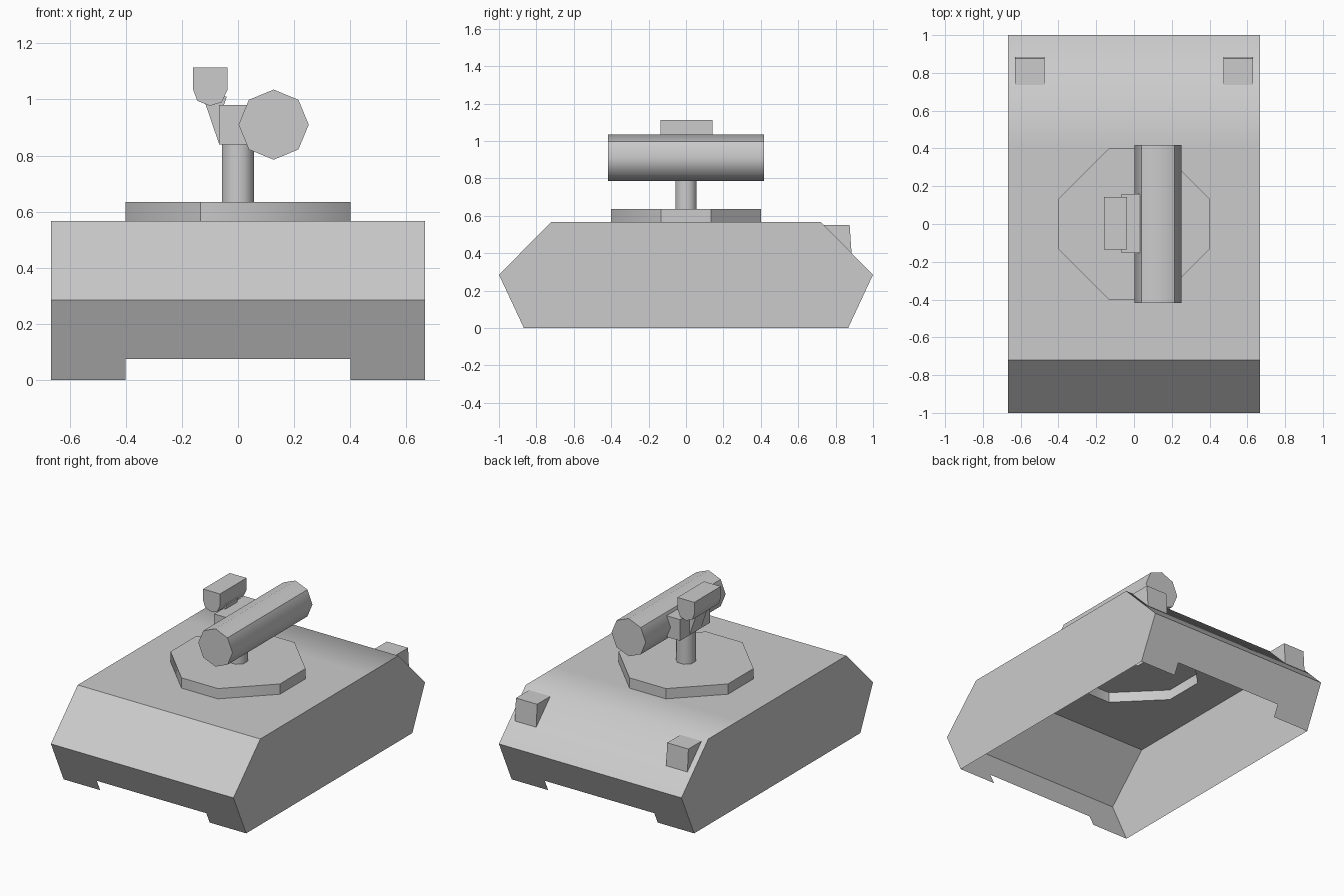
import bpy, bmesh, math
from mathutils import Vector

cube = bpy.data.objects.get("Cube")
if cube:
    bpy.data.objects.remove(cube, do_unlink=True)

GREY = bpy.data.materials.new("hull_grey")
GREY.use_nodes = True
GREY.diffuse_color = (0.6, 0.6, 0.6, 1)
GREY.node_tree.nodes["Principled BSDF"].inputs["Base Color"].default_value = (0.6, 0.6, 0.6, 1)


def finish(bm, name, is_soft=None):
    """Make an object; edges are sharp unless nearly flat or is_soft(edge midpoint)."""
    bmesh.ops.remove_doubles(bm, verts=bm.verts[:], dist=0.0005)
    bmesh.ops.recalc_face_normals(bm, faces=bm.faces[:])
    for f in bm.faces:
        f.smooth = is_soft is not None
    if is_soft:
        for e in bm.edges:
            mid = (e.verts[0].co + e.verts[1].co) / 2
            flat = len(e.link_faces) == 2 and e.calc_face_angle(0) < 0.1
            e.smooth = bool(flat or is_soft(mid))
    mesh = bpy.data.meshes.new(name)
    bm.to_mesh(mesh)
    bm.free()
    mesh.materials.append(GREY)
    obj = bpy.data.objects.new(name, mesh)
    bpy.context.collection.objects.link(obj)
    return obj


def face(bm, pts):
    return bm.faces.new([bm.verts.new(p) for p in pts])


def octagon(radius, turn=0.0, cx=0.0, cy=0.0):
    angles = [math.radians(turn + 45 * i) for i in range(8)]
    return [(cx + radius * math.cos(a), cy + radius * math.sin(a)) for a in angles]


def prism(name, profile, axis, lo, hi, caps=(True, True), is_soft=None):
    """Extrude a 2D profile: axis 'z' uses (x, y), 'y' uses (x, z), 'x' uses (y, z)."""
    place = {"z": lambda a, b, t: (a, b, t),
             "y": lambda a, b, t: (a, t, b),
             "x": lambda a, b, t: (t, a, b)}[axis]
    bm = bmesh.new()
    ends = [[bm.verts.new(place(a, b, t)) for a, b in profile] for t in (lo, hi)]
    n = len(profile)
    for i in range(n):
        j = (i + 1) % n
        bm.faces.new((ends[0][i], ends[0][j], ends[1][j], ends[1][i]))
    for ring, cap in zip(ends, caps):
        if cap:
            bm.faces.new(ring)
    return finish(bm, name, is_soft)


# Hull: an open-bottomed thin shell with notched end plates
W, ROOF, BELT = 0.667, 0.567, 0.285
ROOF_Y, FOOT_Y, RING, STEP = 0.72, 0.867, 0.4, 0.133
NOTCH_X, NOTCH_Z = 0.4, 0.075
NOTCH_Y = FOOT_Y + (1 - FOOT_Y) * NOTCH_Z / BELT
bm = bmesh.new()
for s in (-1, 1):
    # side wall
    face(bm, [(s * W, y, z) for y, z in (
        (-FOOT_Y, 0), (FOOT_Y, 0), (1, BELT), (ROOF_Y, ROOF), (RING, ROOF),
        (-RING, ROOF), (-ROOF_Y, ROOF), (-1, BELT))])
    # sloping end plate
    face(bm, [(-W, s, BELT), (W, s, BELT), (W, s * ROOF_Y, ROOF), (-W, s * ROOF_Y, ROOF)])
    # notched lower end plate
    face(bm, [(-W, s, BELT), (W, s, BELT), (W, s * FOOT_Y, 0),
              (NOTCH_X, s * FOOT_Y, 0), (NOTCH_X, s * NOTCH_Y, NOTCH_Z),
              (-NOTCH_X, s * NOTCH_Y, NOTCH_Z), (-NOTCH_X, s * FOOT_Y, 0), (-W, s * FOOT_Y, 0)])
    # roof strip at each end, and roof beside the turret ring
    face(bm, [(-W, s * RING, ROOF), (-STEP, s * RING, ROOF), (STEP, s * RING, ROOF),
              (W, s * RING, ROOF), (W, s * ROOF_Y, ROOF), (-W, s * ROOF_Y, ROOF)])
    face(bm, [(s * x, y, ROOF) for x, y in (
        (W, -RING), (W, RING), (STEP, RING), (RING, STEP), (RING, -STEP), (STEP, -RING))])
finish(bm, "hull", lambda m: abs(m.y - ROOF_Y) < 0.01 and abs(m.z - ROOF) < 0.01)

# Turret plate: octagonal, hollow below, with a hole for the post
PLATE_TOP = 0.635
outer = [(STEP, -RING), (RING, -STEP), (RING, STEP), (STEP, RING),
         (-STEP, RING), (-RING, STEP), (-RING, -STEP), (-STEP, -RING)]
inner = octagon(0.062, -67.5)
bm = bmesh.new()
for i in range(8):
    j = (i + 1) % 8
    a, b, c, d = outer[i], outer[j], inner[j], inner[i]
    face(bm, [(*a, ROOF), (*b, ROOF), (*b, PLATE_TOP), (*a, PLATE_TOP)])
    face(bm, [(*a, PLATE_TOP), (*b, PLATE_TOP), (*c, PLATE_TOP), (*d, PLATE_TOP)])
soft_corners = [Vector((STEP, -RING)), Vector((-RING, -STEP))]
finish(bm, "turret_plate",
       lambda m: any((m.xy - c).length < 0.01 for c in soft_corners))

# Post, open at the bottom
prism("post", inner, "z", PLATE_TOP, 0.85, (False, True), lambda m: m.z < 0.84 and m.z > 0.64)

# Bracket joining post, launch tube and sight
prism("bracket", [(-0.067, 0.84), (0.04, 0.84), (0.04, 0.98), (-0.067, 0.98)], "y", -0.153, 0.158)

# Launch tube, with the two upper shoulder edges kept sharp
prism("launch_tube", octagon(0.125, 0, 0.127, 0.91), "y", -0.417, 0.417,
      is_soft=lambda m: abs(m.y) < 0.1 and not 0.98 < m.z < 1.02)

# Sight and its slanted arm
prism("sight_arm", [(-0.067, 0.84), (-0.05, 0.98), (-0.04, 1.01), (-0.125, 1.01)], "y", -0.06, 0.06)
prism("sight", [(-0.16, 1.113), (-0.16, 1.035), (-0.145, 0.995), (-0.1, 0.977),
                (-0.058, 0.99), (-0.037, 1.035), (-0.037, 1.113)], "y", -0.135, 0.142)

# Wedge-shaped boxes on the rear slope
for side, x in (("right", -0.63), ("left", 0.475)):
    prism(side + "_rear_box", [(0.737, 0.55), (0.875, 0.55), (0.885, 0.402)], "x", x, x + 0.155)
